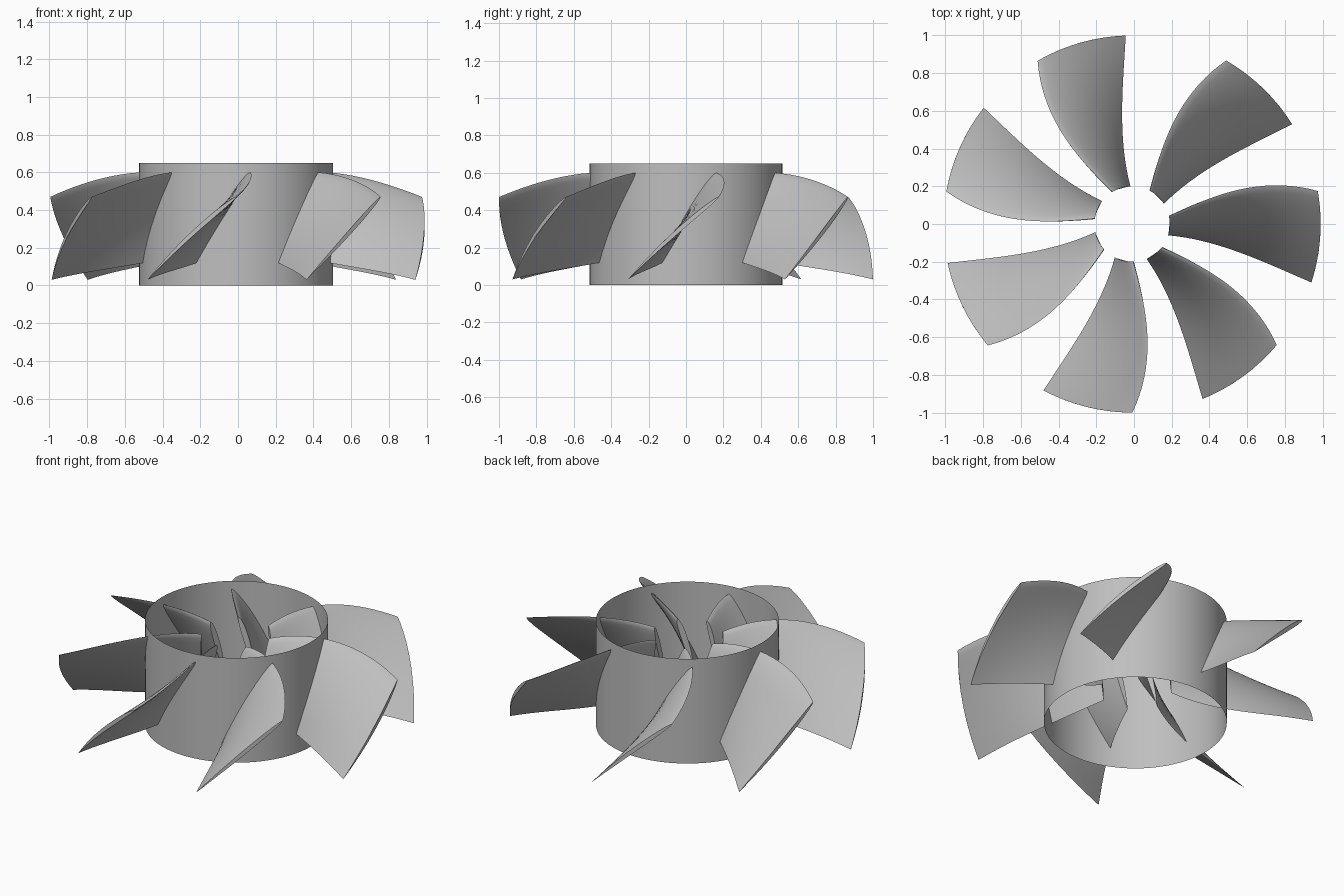
import bpy, bmesh, math
from mathutils import Matrix, Vector

old = bpy.data.objects.get("Cube")
if old:
    bpy.data.objects.remove(old, do_unlink=True)

AXIS = Vector((-0.01, 0, 0))

metal = bpy.data.materials.new("plain grey")
metal.use_nodes = True
grey = (0.52, 0.52, 0.52, 1)
metal.diffuse_color = grey
metal.node_tree.nodes["Principled BSDF"].inputs["Base Color"].default_value = grey

# Radial stations and the curves of the leading and trailing edges
RADII = (0.2, 0.51, 0.78, 1.0)
LEAD_Y = (0.04, 0.16, 0.205, 0.175)
LEAD_Z = (0.57, 0.6, 0.55, 0.47)
TRAIL_Y = (-0.06, -0.125, -0.222, -0.31)
TRAIL_Z = (0.2, 0.12, 0.075, 0.03)


def smooth_value(values, r):
    """Polynomial through the station values."""
    total = 0
    for i, v in enumerate(values):
        for j, rj in enumerate(RADII):
            if j != i:
                v *= (r - rj) / (RADII[i] - rj)
        total += v
    return total


def section(r, steps=12):
    """Closed airfoil loop lying on a cylinder of radius r."""
    lead = Vector((smooth_value(LEAD_Y, r), smooth_value(LEAD_Z, r)))
    trail = Vector((smooth_value(TRAIL_Y, r), smooth_value(TRAIL_Z, r)))
    chord = lead - trail
    up = Vector((-chord.y, chord.x)).normalized()
    thick = 0.019 - 0.007 * r

    def point(s, side):
        half = thick * 2.6 * math.sqrt(s) * (1 - s)
        camber = 0.08 * s * (1 - s) * chord.length
        p = lead - chord * s + up * (camber + side * half)
        return Vector((math.sqrt(r * r - p.x * p.x), p.x, p.y))

    stations = [(1 - math.cos(math.pi * i / steps)) / 2 for i in range(steps + 1)]
    upper = [point(s, 1) for s in stations]
    lower = [point(s, -1) for s in stations[1:-1]]
    return upper + lower[::-1]


def finish(bm, name, angle):
    bmesh.ops.recalc_face_normals(bm, faces=bm.faces[:])
    mesh = bpy.data.meshes.new(name)
    bm.to_mesh(mesh)
    bm.free()
    mesh.materials.append(metal)
    obj = bpy.data.objects.new(name, mesh)
    bpy.context.collection.objects.link(obj)
    bpy.ops.object.select_all(action='DESELECT')
    obj.select_set(True)
    bpy.context.view_layer.objects.active = obj
    bpy.ops.object.shade_smooth_by_angle(angle=math.radians(angle))
    return obj


# Thin open ring around the middle of the blades
bm = bmesh.new()
bmesh.ops.create_cone(bm, cap_ends=False, segments=72, radius1=0.515,
                      radius2=0.515, depth=0.65,
                      matrix=Matrix.Translation((0, 0, 0.325)))
ring = finish(bm, "ring", 30)
ring.location = AXIS

# One twisted blade, lofted through airfoil sections
bm = bmesh.new()
count = 18
loops = [[bm.verts.new(p) for p in section(0.2 + 0.8 * i / count)]
         for i in range(count + 1)]
for a, b in zip(loops, loops[1:]):
    for i in range(len(a)):
        j = (i + 1) % len(a)
        bm.faces.new((a[i], a[j], b[j], b[i]))
bm.faces.new(loops[0])
bm.faces.new(loops[-1])
blade = finish(bm, "blade_1", 40)

# Seven blades at even steps, with one wider gap
for k in range(7):
    obj = blade
    if k:
        obj = blade.copy()
        obj.name = f"blade_{k + 1}"
        bpy.context.collection.objects.link(obj)
    obj.location = AXIS
    obj.rotation_euler.z = math.radians(110 + 50 * k)
